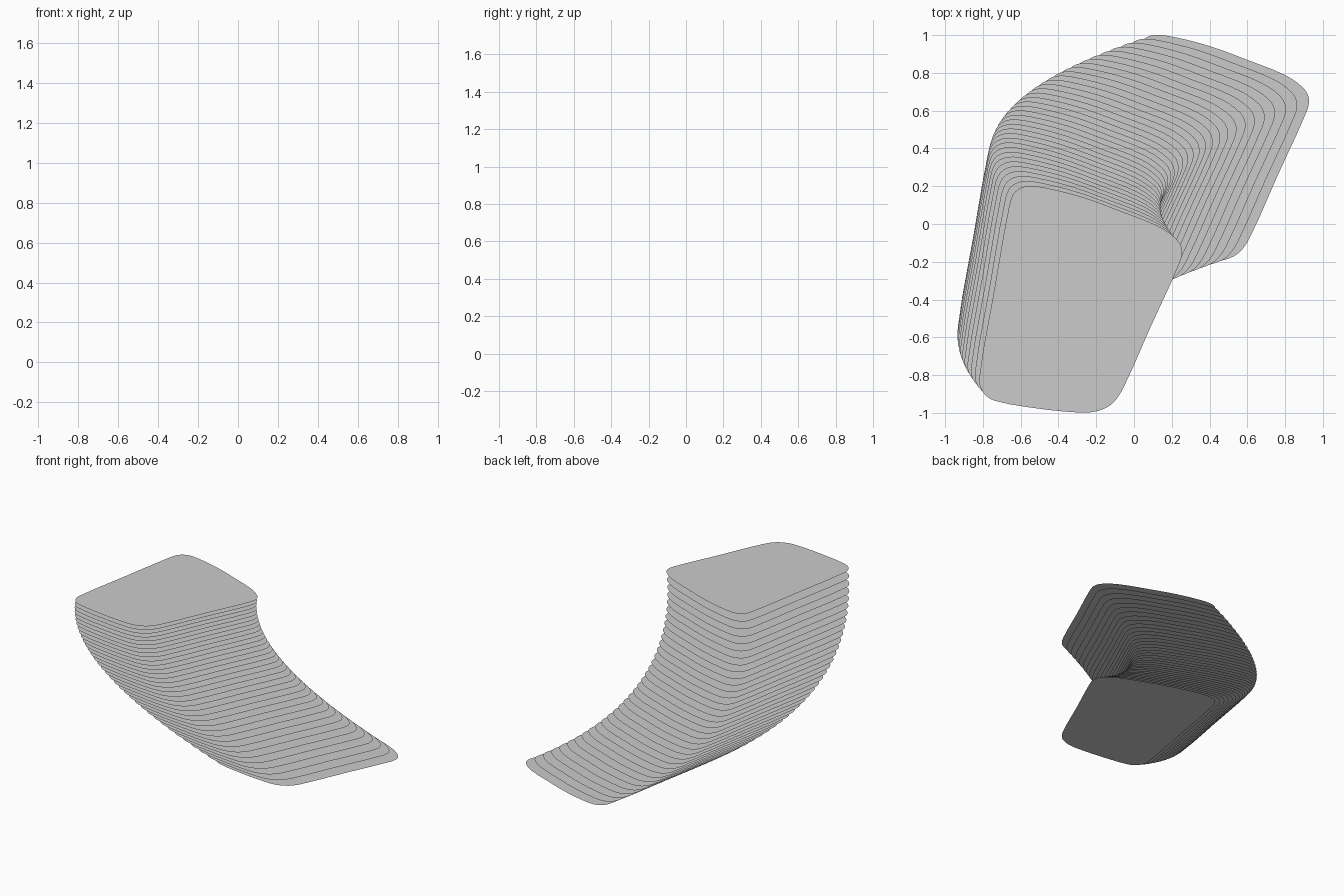
import bpy
import bmesh
from mathutils import Vector

cube = bpy.data.objects.get("Cube")
if cube:
    bpy.data.objects.remove(cube, do_unlink=True)

SHEET_COUNT = 35
STEPS = 3

# Single grey material shared by every sheet
grey = bpy.data.materials.new("plain_grey")
grey.use_nodes = True
colour = (0.6, 0.6, 0.6, 1.0)
grey.diffuse_color = colour
for node in grey.node_tree.nodes:
    if node.type == 'BSDF_PRINCIPLED':
        node.inputs["Base Color"].default_value = colour

# Rounded four-sided outline, counter-clockwise, placed as the top sheet
outline = [
    (-.82, -.82), (-.8, -.89), (-.74, -.935), (-.5, -.978), (-.29, -.998),
    (-.2, -.992), (-.12, -.955), (-.06, -.875), (.09, -.54), (.24, -.21),
    (.255, -.14), (.225, -.08), (.125, -.01), (-.075, .07), (-.275, .143),
    (-.475, .193), (-.57, .2), (-.63, .17), (-.66, .1), (-.74, -.35),
]


def smooth_loop(points, steps):
    """Closed Catmull-Rom loop through the points."""
    pts = [Vector(p) for p in points]
    loop = []
    for i, b in enumerate(pts):
        a, c, d = pts[i - 1], pts[(i + 1) % len(pts)], pts[(i + 2) % len(pts)]
        span = (c - b).length
        # Tangents scaled to the span keep the long edges straight
        m0 = (c - a).normalized() * span
        m1 = (d - b).normalized() * span
        for s in range(steps):
            t = s / steps
            h = t * t * (3 - 2 * t)
            loop.append(b.lerp(c, h) + m0 * t * (1 - t) ** 2
                        - m1 * t * t * (1 - t))
    return loop


def sheet_offset(i):
    """Curved sweep of the stack; the last sheet keeps the outline's place."""
    last = SHEET_COUNT - 1
    bend = lambda k: 0.0013 * (k - 24.6) ** 2
    slide = lambda k: -0.02075 * k - 0.0000817 * k * k
    height = 0.03647 * i + 0.000128 * i * i
    return Vector((bend(i) - bend(last), slide(i) - slide(last), height))


def make_sheet(i, loop):
    offset = sheet_offset(i)
    bm = bmesh.new()
    bm.faces.new([bm.verts.new(p.to_3d() + offset) for p in loop])
    mesh = bpy.data.meshes.new(f"sheet_{i + 1}")
    bm.to_mesh(mesh)
    bm.free()
    mesh.materials.append(grey)
    obj = bpy.data.objects.new(f"sheet_{i + 1}", mesh)
    bpy.context.collection.objects.link(obj)


# Stack of separate flat sheets, bottom to top
profile = smooth_loop(outline, STEPS)
for index in range(SHEET_COUNT):
    make_sheet(index, profile)
